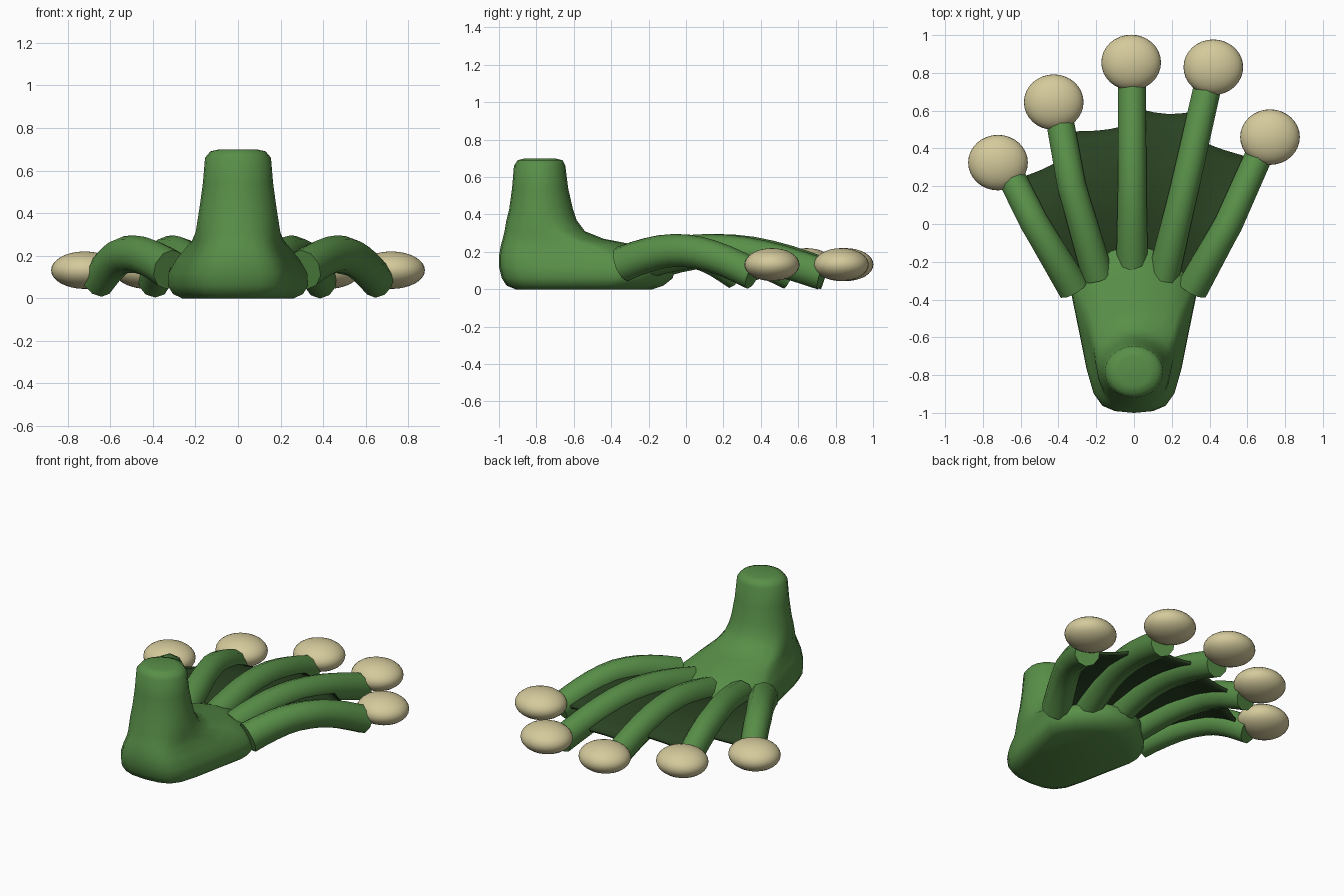
import bpy, bmesh, math
from mathutils import Vector

if "Cube" in bpy.data.objects:
    bpy.data.objects.remove(bpy.data.objects["Cube"])


def material(name, rgb):
    m = bpy.data.materials.new(name)
    m.diffuse_color = (*rgb, 1)
    m.use_nodes = True
    m.node_tree.nodes["Principled BSDF"].inputs["Base Color"].default_value = m.diffuse_color
    return m


GREEN = material("leaf_green", (0.098, 0.275, 0.065))
DARK = material("dark_web_green", (0.023, 0.055, 0.016))
CREAM = material("cream_pad", (0.66, 0.59, 0.33))


def finish(name, bm, mat, angle=50):
    bmesh.ops.recalc_face_normals(bm, faces=bm.faces)
    me = bpy.data.meshes.new(name)
    bm.to_mesh(me)
    bm.free()
    me.materials.append(mat)
    ob = bpy.data.objects.new(name, me)
    bpy.context.collection.objects.link(ob)
    bpy.ops.object.select_all(action='DESELECT')
    ob.select_set(True)
    bpy.context.view_layer.objects.active = ob
    bpy.ops.object.shade_smooth_by_angle(angle=math.radians(angle))
    return ob


def loft(name, rings, mat, closed=True, angle=50):
    """Skin rows of points; closed rows get end caps."""
    bm = bmesh.new()
    rows = [[bm.verts.new(p) for p in r] for r in rings]
    n = len(rows[0])
    for a, b in zip(rows, rows[1:]):
        for i in range(n if closed else n - 1):
            j = (i + 1) % n
            bm.faces.new((a[i], a[j], b[j], b[i]))
    if closed:
        bm.faces.new(rows[0])
        bm.faces.new(rows[-1])
    return finish(name, bm, mat, angle)


def interp(table, t):
    for (t0, v0), (t1, v1) in zip(table, table[1:]):
        if t <= t1:
            return v0 + (v1 - v0) * (t - t0) / (t1 - t0)
    return table[-1][1]


# Heel, sole and ankle: slices (z, back y, front y, half width, blend from circle to foot outline)
OUTLINE = [(0, 0), (0.30, 0.01), (0.50, 0.04), (0.64, 0.11), (0.74, 0.24), (0.87, 0.48),
           (0.97, 0.66), (0.97, 0.73), (0.76, 0.84), (0.40, 0.95), (0, 1)]
slices = [
    (0.00, -0.91, -0.18, 0.27, 1), (0.02, -0.96, -0.12, 0.315, 1),
    (0.06, -0.985, -0.07, 0.34, 1), (0.12, -1.00, -0.06, 0.335, 1),
    (0.18, -1.00, -0.12, 0.30, 1), (0.235, -0.99, -0.26, 0.255, 0.85),
    (0.27, -0.98, -0.44, 0.225, 0.6), (0.31, -0.97, -0.54, 0.207, 0.3),
    (0.37, -0.96, -0.585, 0.192, 0.1), (0.43, -0.945, -0.605, 0.18, 0),
    (0.54, -0.93, -0.63, 0.165, 0), (0.66, -0.92, -0.645, 0.155, 0),
    (0.69, -0.90, -0.66, 0.13, 0), (0.70, -0.86, -0.70, 0.085, 0),
]
rings = []
m = len(OUTLINE) - 1
for z, yb, yf, w, blend in slices:
    half = []
    for k, (ox, oy) in enumerate(OUTLINE):
        a = math.pi * k / m
        x = math.sin(a) * (1 - blend) + ox * blend
        y = (1 - math.cos(a)) / 2 * (1 - blend) + oy * blend
        half.append((x * w, yb + (yf - yb) * y, z))
    rings.append(half + [(-x, y, z) for x, y, z in half[-2:0:-1]])
loft("foot_and_ankle", rings, GREEN, angle=60)

# Toes: base, middle, tip in plan, then pad centre
toes = [
    ((-0.32, -0.34), (-0.53, 0.01), (-0.66, 0.27), (-0.72, 0.325)),
    ((-0.19, -0.28), (-0.33, 0.20), (-0.395, 0.56), (-0.425, 0.645)),
    ((-0.01, -0.22), (-0.01, 0.25), (-0.01, 0.75), (-0.015, 0.855)),
    ((0.155, -0.28), (0.27, 0.20), (0.39, 0.73), (0.42, 0.83)),
    ((0.31, -0.34), (0.50, 0.00), (0.66, 0.36), (0.72, 0.46)),
]
HEIGHT = [(0, 0.135), (0.15, 0.175), (0.35, 0.208), (0.55, 0.205), (0.75, 0.165), (0.9, 0.115), (1, 0.08)]
RADIUS = [(0, 0.088), (0.4, 0.08), (1, 0.077)]


def toe_point(toe, t):
    b, m, e = (Vector(p) for p in toe[:3])
    p = b.lerp(m, t * 2) if t < 0.5 else m.lerp(e, t * 2 - 1)
    return Vector((p.x, p.y, interp(HEIGHT, t)))


for i, toe in enumerate(toes):
    rings = []
    for k in range(11):
        t = k / 10
        p = toe_point(toe, t)
        d = (toe_point(toe, min(t + 0.08, 1)) - toe_point(toe, max(t - 0.08, 0))).normalized()
        side = d.cross(Vector((0, 0, 1))).normalized()
        up = side.cross(d) * 1.1
        r = interp(RADIUS, t)
        rings.append([p + r * (math.cos(a) * side + math.sin(a) * up)
                      for a in (2 * math.pi * (s + 0.5) / 10 for s in range(10))])
    loft(f"toe_{i + 1}", rings, GREEN)

    # Flattened round toe pad
    bm = bmesh.new()
    bmesh.ops.create_uvsphere(bm, u_segments=32, v_segments=16, radius=1)
    for v in bm.verts:
        v.co = Vector((v.co.x * 0.158, v.co.y * 0.147, v.co.z * 0.088)) + Vector((*toe[3], 0.132))
    finish(f"toe_pad_{i + 1}", bm, CREAM, 180)

# Webbing: sagging sheets between neighbouring toes, with how far each side reaches
reach = [(0.92, 0.72), (0.90, 0.78), (0.87, 0.88), (0.74, 0.97)]
for i, (ra, rb) in enumerate(reach):
    rows = []
    for k in range(11):
        row = []
        for s in range(7):
            f = s / 6
            dip = 4 * f * (1 - f)
            t = k / 10 * (ra + (rb - ra) * f - 0.03 * dip)
            p = toe_point(toes[i], t).lerp(toe_point(toes[i + 1], t), f)
            p.z -= 0.015 * dip
            row.append(p)
        rows.append(row)
    web = loft(f"web_{i + 1}", rows, DARK, closed=False)
    mod = web.modifiers.new("thickness", 'SOLIDIFY')
    mod.thickness = 0.02
    mod.offset = 0
